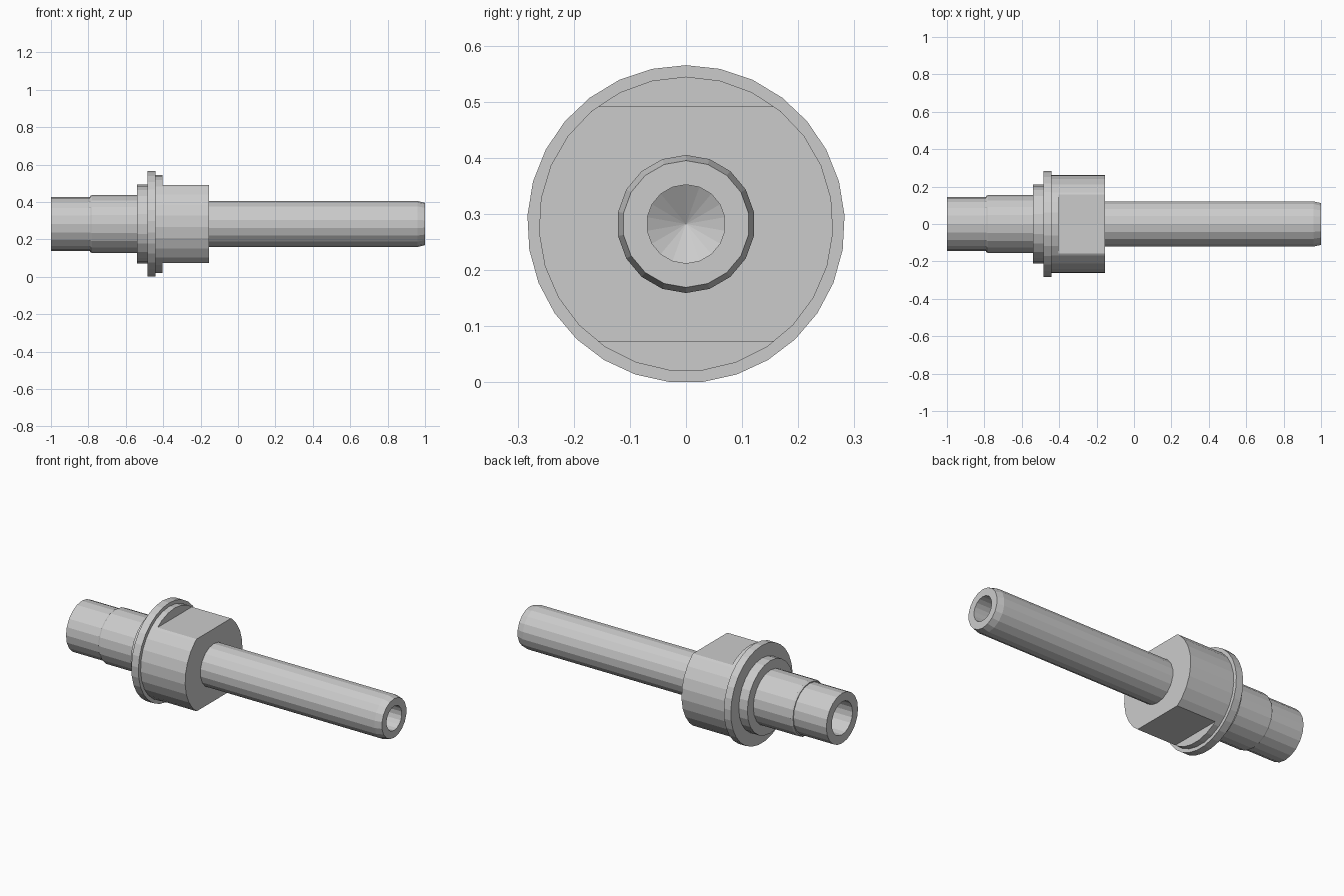
import bpy, bmesh, math

if "Cube" in bpy.data.objects:
    bpy.data.objects.remove(bpy.data.objects["Cube"])

AXIS_Z = 0.282


def lathe(name, profile, sides, closed=False, flat=None):
    """Spin an (x, radius) profile about the x axis; optionally cut two flats."""
    bm = bmesh.new()
    rings = []
    for x, r in profile:
        count = sides if r > 0 else 1
        rings.append([bm.verts.new((x, r * math.sin(2 * math.pi * i / sides),
                                    r * math.cos(2 * math.pi * i / sides)))
                      for i in range(count)])
    pairs = list(zip(rings, rings[1:]))
    if closed:
        pairs.append((rings[-1], rings[0]))
    for a, b in pairs:
        for i in range(sides):
            j = (i + 1) % sides
            quad = [a[i % len(a)], a[j % len(a)], b[j % len(b)], b[i % len(b)]]
            bm.faces.new(list(dict.fromkeys(quad)))
    if flat:
        for s in (1, -1):
            cut = bmesh.ops.bisect_plane(
                bm, geom=bm.verts[:] + bm.edges[:] + bm.faces[:],
                plane_co=(0, 0, s * flat), plane_no=(0, 0, s), clear_outer=True)
            edges = [e for e in cut["geom_cut"] if isinstance(e, bmesh.types.BMEdge)]
            bmesh.ops.holes_fill(bm, edges=edges, sides=0)
    bmesh.ops.recalc_face_normals(bm, faces=bm.faces[:])
    mesh = bpy.data.meshes.new(name)
    bm.to_mesh(mesh)
    bm.free()
    obj = bpy.data.objects.new(name, mesh)
    obj.location.z = AXIS_Z
    bpy.context.collection.objects.link(obj)
    return obj


def ring(name, x0, x1, inner, outer, sides, flat=None):
    return lathe(name, [(x0, inner), (x0, outer), (x1, outer), (x1, inner)],
                 sides, True, flat)


# Stepped spigot on the left, with a blind drilled bore
lathe("spigot", [(-0.53, 0.156), (-0.78, 0.156), (-0.79, 0.15), (-0.79, 0.145),
                 (-1.0, 0.145), (-1.0, 0.095), (-0.4, 0.095), (-0.345, 0)], 20)

# Shoulder, flange and hub
ring("collar", -0.54, -0.485, 0.14, 0.21, 24)
ring("flange", -0.485, -0.44, 0.14, 0.283, 29)
ring("hub_rim", -0.44, -0.405, 0.14, 0.2625, 27)
ring("flatted_hub", -0.405, -0.155, 0.118, 0.2625, 27, flat=0.209)

# Long tube with chamfered end and a blind drilled bore
lathe("tube", [(-0.165, 0.123), (0.96, 0.123), (1.0, 0.113), (1.0, 0.07),
               (0.0, 0.07), (-0.042, 0)], 18)
